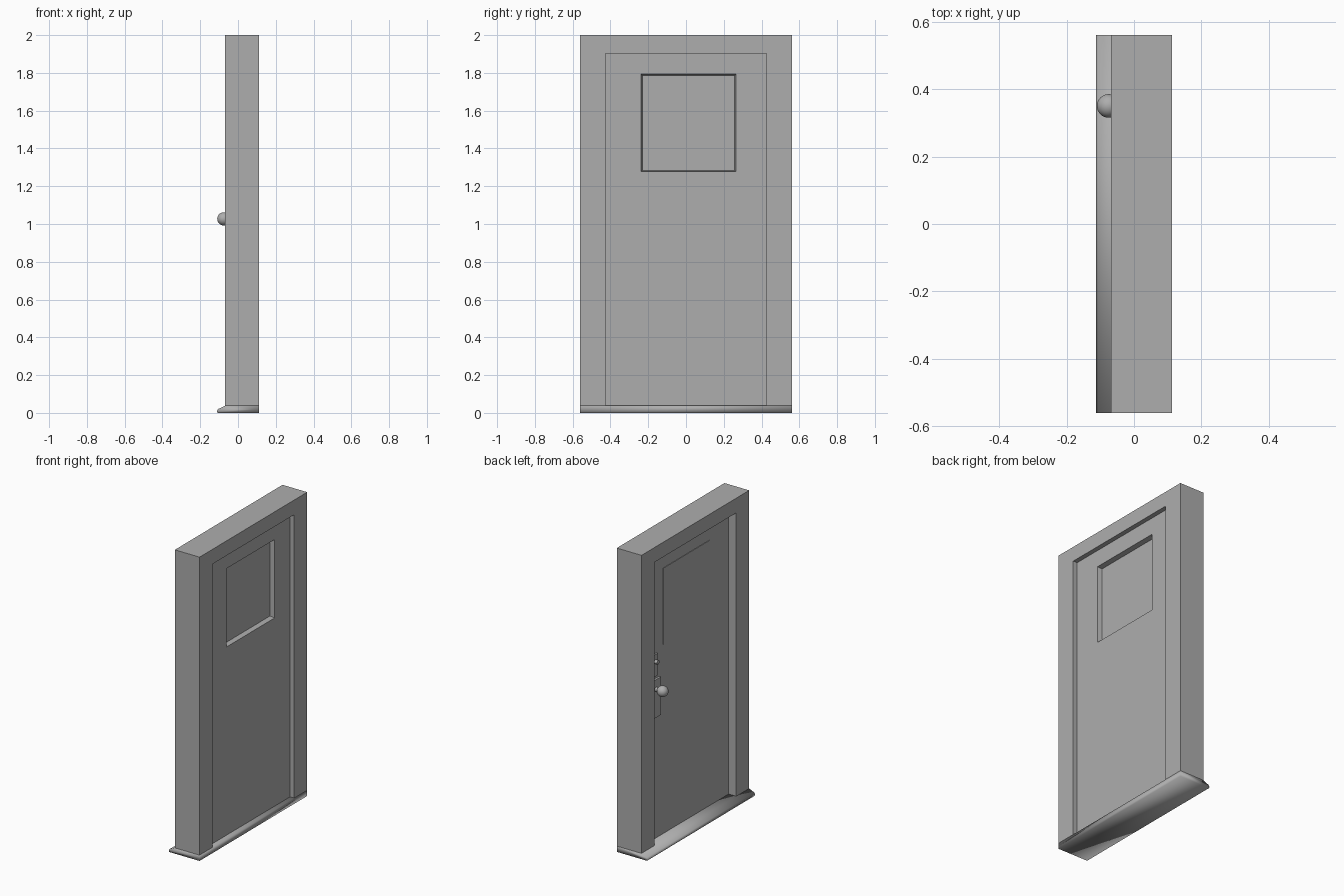
import bpy, bmesh, math
from mathutils import Matrix, Vector

if "Cube" in bpy.data.objects:
    bpy.data.objects.remove(bpy.data.objects["Cube"], do_unlink=True)

tone = (0.42, 0.42, 0.42, 1)
grey = bpy.data.materials.new("plain_grey")
grey.use_nodes = True
grey.diffuse_color = tone
grey.node_tree.nodes["Principled BSDF"].inputs["Base Color"].default_value = tone


def finish(name, bm, smooth_angle=0):
    bmesh.ops.recalc_face_normals(bm, faces=bm.faces)
    mesh = bpy.data.meshes.new(name)
    bm.to_mesh(mesh)
    bm.free()
    mesh.materials.append(grey)
    obj = bpy.data.objects.new(name, mesh)
    bpy.context.collection.objects.link(obj)
    if smooth_angle:
        bpy.ops.object.select_all(action='DESELECT')
        obj.select_set(True)
        bpy.context.view_layer.objects.active = obj
        bpy.ops.object.shade_smooth_by_angle(angle=math.radians(smooth_angle))


def prism(name, points, step, smooth_angle=0):
    """Closed outline swept along one vector."""
    bm = bmesh.new()
    face = bm.faces.new([bm.verts.new(p) for p in points])
    swept = bmesh.ops.extrude_face_region(bm, geom=[face])["geom"]
    bmesh.ops.translate(bm, vec=Vector(step),
                        verts=[v for v in swept if isinstance(v, bmesh.types.BMVert)])
    finish(name, bm, smooth_angle)


def rectangle(y0, y1, z0, z1, margin=0):
    y0, y1, z0, z1 = y0 + margin, y1 - margin, z0 + margin, z1 - margin
    return [(y0, z0), (y1, z0), (y1, z1), (y0, z1)]


def slab(name, outline, x0, x1):
    """Outline in the door plane, given thickness from x0 to x1."""
    prism(name, [(x0, y, z) for y, z in outline], (x1 - x0, 0, 0))


def ring(name, outer, inner0, inner1, x0, x1):
    """Slab with a rectangular opening that flares from inner0 to inner1."""
    bm = bmesh.new()
    loops = [[bm.verts.new((x, y, z)) for y, z in loop]
             for x, loop in ((x0, outer), (x1, outer), (x1, inner1), (x0, inner0))]
    for i, loop in enumerate(loops):
        following = loops[(i + 1) % 4]
        for j in range(4):
            k = (j + 1) % 4
            bm.faces.new((loop[j], loop[k], following[k], following[j]))
    finish(name, bm)


def rod(name, y, z, x0, x1, radius):
    bm = bmesh.new()
    bmesh.ops.create_cone(bm, cap_ends=True, segments=24, radius1=radius,
                          radius2=radius, depth=x1 - x0,
                          matrix=Matrix.Translation(((x0 + x1) / 2, y, z))
                          @ Matrix.Rotation(math.pi / 2, 4, 'Y'))
    finish(name, bm, 40)


def ball(name, x, y, z, radius):
    bm = bmesh.new()
    bmesh.ops.create_uvsphere(bm, u_segments=32, v_segments=16, radius=radius,
                              matrix=Matrix.Translation((x, y, z))
                              @ Matrix.Rotation(math.pi / 2, 4, 'Y'))
    finish(name, bm, 40)


half = 0.56        # half width of the frame
jamb = 0.425       # half width of the opening
head = 1.903       # top of the opening
base = 0.038       # top of the sill
front, back = -0.068, 0.112
door_out, door_in = -0.013, 0.082

# Sill with a sloped outer nose, softly shaded all round
nose = [(back, 0), (back, 0.02), (back, base), (front, base),
        (-0.106, 0.02), (-0.112, 0.01), (-0.108, 0)]
prism("sill", [(x, -half, z) for x, z in nose], (0, 2 * half, 0), 180)

# Frame: two jambs and the head in one piece
slab("door_frame", [(-half, base), (-half, 2), (half, 2), (half, base),
                    (jamb, base), (jamb, head), (-jamb, head), (-jamb, base)], front, back)

# Door leaf with a slightly flared window opening, and the pane
window = (-0.238, 0.265, 1.277, 1.793)
ring("door_leaf", rectangle(-jamb, jamb, base, head),
     rectangle(*window, margin=0.02), rectangle(*window), door_out, door_in)
slab("window_pane", rectangle(*window, margin=0.007), door_out - 0.003, door_in - 0.03)

# Handle: back plate, neck and round knob
lock_y = 0.35
slab("handle_plate", rectangle(lock_y - 0.05, lock_y + 0.05, 0.84, 1.09), door_out - 0.014, door_out)
rod("knob_neck", lock_y, 1.027, front, door_out, 0.014)
ball("knob", -0.075, lock_y, 1.027, 0.035)

# Upper lock: plate and small cylinder
slab("lock_plate", rectangle(lock_y - 0.025, lock_y + 0.025, 1.11, 1.255), door_out - 0.01, door_out)
rod("lock_cylinder", lock_y, 1.208, -0.043, door_out, 0.013)
